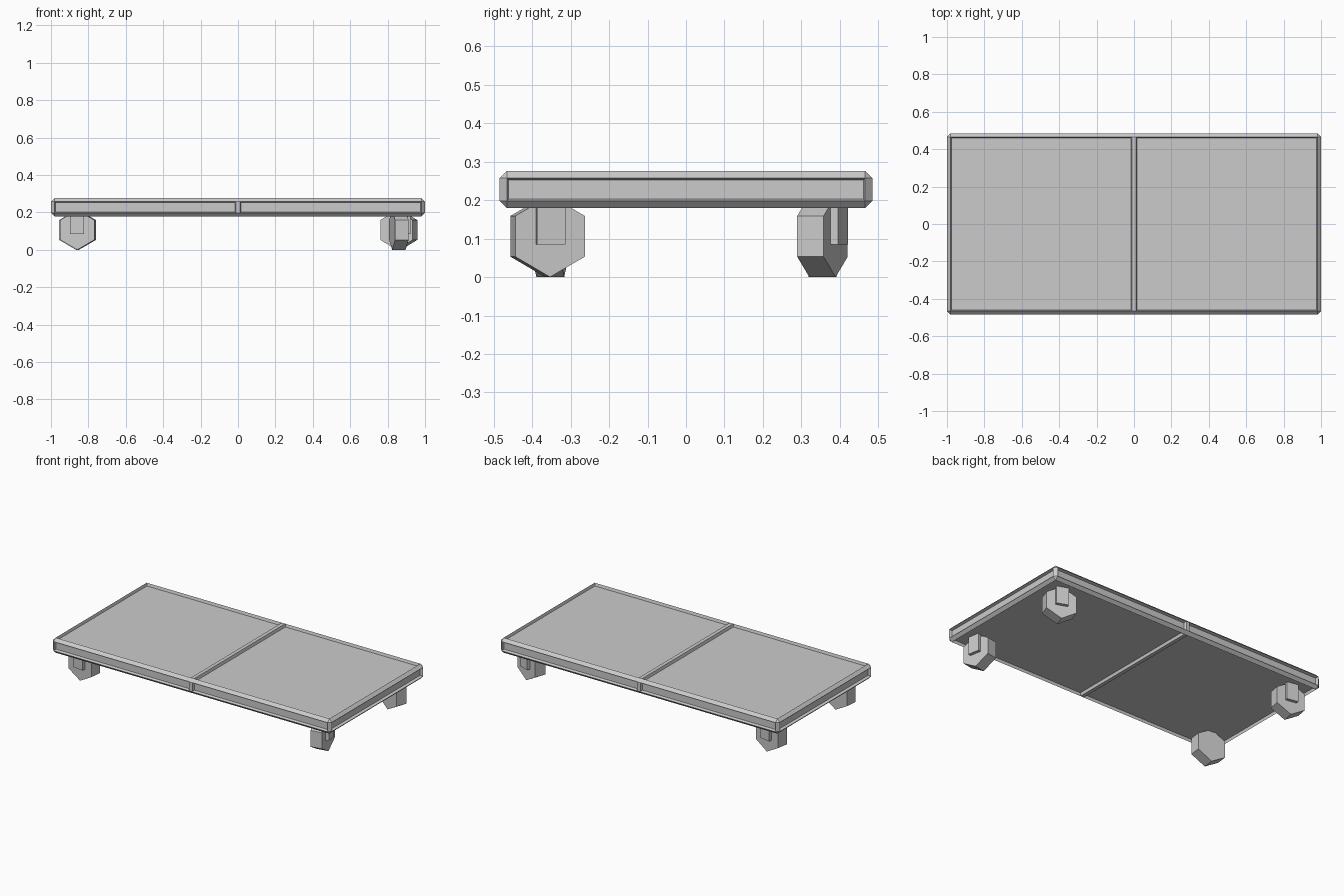
import bpy, bmesh
from math import radians, pi
from mathutils import Matrix, Vector

if "Cube" in bpy.data.objects:
    bpy.data.objects.remove(bpy.data.objects["Cube"])


def add_object(name, bm):
    bmesh.ops.recalc_face_normals(bm, faces=bm.faces)
    mesh = bpy.data.meshes.new(name)
    bm.to_mesh(mesh)
    bm.free()
    obj = bpy.data.objects.new(name, mesh)
    bpy.context.collection.objects.link(obj)
    return obj


def box(size, centre):
    bm = bmesh.new()
    bmesh.ops.create_cube(bm, size=1)
    bmesh.ops.scale(bm, vec=size, verts=bm.verts)
    bmesh.ops.translate(bm, vec=centre, verts=bm.verts)
    return bm


# Platform: chamfered slab, split by a centre rib, with recessed panels all round
bm = box((2, 0.97, 0.097), (0, 0, 0.2275))
bmesh.ops.bevel(bm, geom=bm.edges[:], offset=0.019, offset_type='OFFSET',
                segments=1, profile=0.5, affect='EDGES')
for x in (-0.012, 0.012):
    bmesh.ops.bisect_plane(bm, geom=bm.verts[:] + bm.edges[:] + bm.faces[:],
                           plane_co=(x, 0, 0), plane_no=(1, 0, 0))
bm.normal_update()
panels = [f for f in bm.faces
          if max(abs(c) for c in f.normal) > 0.99 and f.calc_area() > 0.03]
bmesh.ops.inset_individual(bm, faces=panels, thickness=0.007, depth=-0.018)
add_object("platform", bm)

# Swivel wheels: hexagonal rollers, each turned to its own heading, with one bracket
wheels = {
    "front_right": (0.86, -0.36, 10),
    "front_left": (-0.855, -0.353, -97),
    "back_right": (0.86, 0.355, 70),
    "back_left": (-0.86, 0.355, 80),
}
RADIUS, THICK = 0.106, 0.073
for name, (x, y, heading) in wheels.items():
    place = Matrix.Translation((x, y, RADIUS)) @ Matrix.Rotation(radians(heading), 4, 'Z')

    # Roller with its axle along local x and a corner pointing down
    bm = bmesh.new()
    bmesh.ops.create_cone(bm, cap_ends=True, segments=6, radius1=RADIUS, radius2=RADIUS,
                          depth=THICK, matrix=Matrix.Rotation(pi / 2, 4, 'Y'))
    low = min(v.co.z for v in bm.verts)
    if low > -RADIUS * 0.99:
        bmesh.ops.rotate(bm, verts=bm.verts, cent=(0, 0, 0),
                         matrix=Matrix.Rotation(pi / 6, 3, 'X'))
    add_object(name + "_wheel", bm).matrix_world = place

    # Bracket plate on the outer face, running up into the platform
    bm = box((0.022, 0.075, 0.12), (THICK / 2 + 0.009, 0, 0.039))
    add_object(name + "_bracket", bm).matrix_world = place
